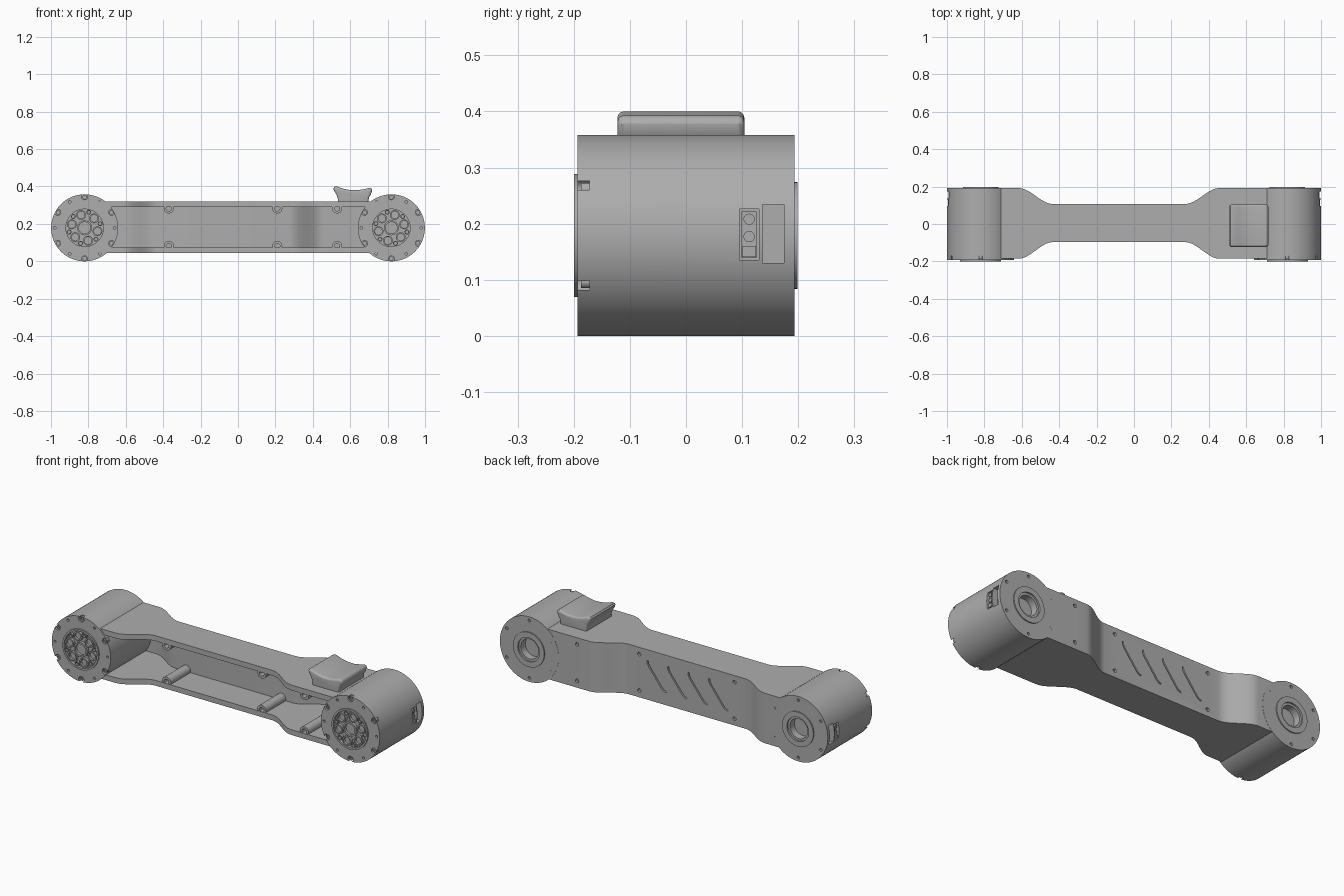
import bpy, bmesh, math
from mathutils import Matrix, Vector

if "Cube" in bpy.data.objects:
    bpy.data.objects.remove(bpy.data.objects["Cube"])

grey = bpy.data.materials.new("satin_grey")
grey.use_nodes = True
COLOUR = (0.42, 0.42, 0.42, 1)
grey.diffuse_color = COLOUR
grey.node_tree.nodes["Principled BSDF"].inputs["Base Color"].default_value = COLOUR

MX, MZ, MR = 0.82, 0.179, 0.179      # motor centre and radius
HALF = 0.193                         # half the motor length
Z0, Z1, WALL = 0.045, 0.32, 0.029    # arm height range and wall


def lathe(bm, profile, x=MX, z=MZ, steps=72):
    """Revolve (radius, y) points round an axis along y."""
    part = bmesh.new()
    vs = [part.verts.new((r, y, 0)) for r, y in profile]
    es = [part.edges.new(pair) for pair in zip(vs, vs[1:])]
    bmesh.ops.spin(part, geom=vs + es, cent=(0, 0, 0), axis=(0, 1, 0),
                   angle=math.tau, steps=steps)
    bmesh.ops.remove_doubles(part, verts=part.verts, dist=1e-5)
    bmesh.ops.recalc_face_normals(part, faces=part.faces)
    bmesh.ops.translate(part, verts=part.verts, vec=(x, 0, z))
    merge(bm, part)


def merge(bm, part):
    mesh = bpy.data.meshes.new("part")
    part.to_mesh(mesh)
    part.free()
    bm.from_mesh(mesh)
    bpy.data.meshes.remove(mesh)


def rod(bm, x, z, r, y0, y1, steps=20):
    lathe(bm, [(0, y0), (r, y0), (r, y1), (0, y1)], x, z, steps)


def tube(bm, x, z, r, hole, y0, y1, depth):
    """Round post, open at the front (y0), with a blind hole."""
    lathe(bm, [(0, y0 + depth), (hole, y0 + depth), (hole, y0), (r, y0),
               (r, y1), (0, y1)], x, z, 24)


def prism(bm, outline, y0, y1):
    """Extrude an outline of (x, z) points along y."""
    part = bmesh.new()
    a = [part.verts.new((x, y0, z)) for x, z in outline]
    b = [part.verts.new((x, y1, z)) for x, z in outline]
    part.faces.new(a)
    part.faces.new(b[::-1])
    n = len(a)
    for i in range(n):
        j = (i + 1) % n
        part.faces.new((a[i], b[i], b[j], a[j]))
    bmesh.ops.recalc_face_normals(part, faces=part.faces)
    merge(bm, part)


def box(bm, x0, x1, y0, y1, z0, z1):
    prism(bm, [(x0, z0), (x1, z0), (x1, z1), (x0, z1)], y0, y1)


def around(radius, start, count=6):
    for i in range(count):
        a = math.radians(start) + math.tau * i / count
        yield MX + radius * math.cos(a), MZ + radius * math.sin(a)


def finish(name, bm, cutter=None, mirror=False, bevel=0):
    mesh = bpy.data.meshes.new(name)
    bm.to_mesh(mesh)
    bm.free()
    ob = bpy.data.objects.new(name, mesh)
    bpy.context.collection.objects.link(ob)
    mesh.materials.append(grey)
    for other in bpy.context.selected_objects:
        other.select_set(False)
    bpy.context.view_layer.objects.active = ob
    ob.select_set(True)
    if cutter:
        tool = finish(name + "_cutter", cutter)
        tool.hide_render = True
        tool.select_set(False)
        ob.select_set(True)
        bpy.context.view_layer.objects.active = ob
        mod = ob.modifiers.new("cuts", "BOOLEAN")
        mod.operation, mod.solver, mod.object = "DIFFERENCE", "EXACT", tool
        bpy.ops.object.modifier_apply(modifier=mod.name)
        bpy.data.objects.remove(tool)
    if bevel:
        mod = ob.modifiers.new("rounding", "BEVEL")
        mod.width, mod.segments = bevel, 5
        mod.limit_method, mod.angle_limit = "ANGLE", math.radians(60)
        bpy.ops.object.modifier_apply(modifier=mod.name)
    bpy.ops.object.shade_smooth_by_angle(angle=math.radians(32))
    if mirror:
        ob.modifiers.new("other_end", "MIRROR").use_mirror_merge = False
    return ob


# Motor housing: turned body with a dished front hub and a stepped rear boss
housing = bmesh.new()
lathe(housing, [(0, -0.184), (0.1, -0.184), (0.1, -0.2), (0.11, -0.2), (0.11, -HALF),
                (MR, -HALF), (MR, HALF), (0.095, HALF), (0.095, 0.199),
                (0.066, 0.199), (0.066, 0.19), (0.054, 0.19), (0.054, 0.15),
                (0, 0.15)], steps=96)
cuts = bmesh.new()
for x, z in around(0.166, 30):          # rim notches
    rod(cuts, x, z, 0.016, -0.21, -0.172)
for x, z in around(0.16, 0):            # small front holes
    rod(cuts, x, z, 0.007, -0.21, -0.18, 12)
for x, z in around(0.158, 30):          # rear screw holes
    rod(cuts, x, z, 0.008, 0.183, 0.21, 12)
box(cuts, 0.965, 1.02, 0.136, 0.175, 0.13, 0.234)   # cable slot
box(cuts, 0.978, 1.02, 0.095, 0.13, 0.135, 0.226)   # connector pocket
finish("motor_housing", housing, cuts, mirror=True)

# Screws in the rim notches
screws = bmesh.new()
for x, z in around(0.164, 30):
    tube(screws, x, z, 0.012, 0.006, -0.187, -0.17, 0.006)
finish("rim_screws", screws, mirror=True)

# Raised rings of the front hub
hub = bmesh.new()
tube(hub, MX, MZ, 0.04, 0.031, -0.2, -0.18, 0.014)
for x, z in around(0.071, 15):
    tube(hub, x, z, 0.026, 0.019, -0.199, -0.18, 0.013)
for x, z in around(0.086, 45):
    tube(hub, x, z, 0.013, 0.008, -0.199, -0.18, 0.013)
finish("hub_rings", hub, mirror=True)

# Side connector: plate, two round contacts and a small socket
port = bmesh.new()
box(port, 0.97, 0.984, 0.099, 0.126, 0.139, 0.222)
box(port, 0.98, 0.993, 0.1, 0.125, 0.141, 0.16)
for z in (0.177, 0.208):
    bmesh.ops.create_cone(port, cap_ends=True, segments=20, radius1=0.01, radius2=0.01,
                          depth=0.014, matrix=Matrix.Translation((0.986, 0.1125, z))
                          @ Matrix.Rotation(math.pi / 2, 4, "Y"))
finish("side_connector", port, mirror=True)


# Arm: a channel, open to the front, that flares at both ends
def flare(x):
    t = (-0.435 - x) / 0.18 if x < 0 else (x - 0.275) / 0.18
    t = min(max(t, 0), 1)
    return t * t * (3 - 2 * t)


arm = bmesh.new()
rings = []
stations = [-0.75] + [-0.615 + 0.015 * i for i in range(13)] \
    + [0.275 + 0.015 * i for i in range(13)] + [0.75]
for x in stations:
    f = flare(x)
    front, back = -0.097 - 0.088 * f, 0.107 + 0.085 * f
    inner = back - WALL
    section = [(front, Z0), (back, Z0), (back, Z1), (front, Z1), (front, Z1 - WALL),
               (inner, Z1 - WALL), (inner, Z0 + WALL), (front, Z0 + WALL)]
    rings.append([arm.verts.new((x, y, z)) for y, z in section])
for a, b in zip(rings, rings[1:]):
    for i in range(8):
        j = (i + 1) % 8
        arm.faces.new((a[i], a[j], b[j], b[i]))
arm.faces.new(rings[0])
arm.faces.new(rings[-1][::-1])
bmesh.ops.recalc_face_normals(arm, faces=arm.faces)

POSTS = [(x, z) for x in (-0.37, 0.21, 0.53) for z in (0.082, 0.283)]
arm_cuts = bmesh.new()
for x, z in POSTS:                      # rear screw holes
    y = 0.107 + 0.085 * flare(x)
    rod(arm_cuts, x, z, 0.01, y - 0.012, y + 0.02, 16)
path = [(0.052, 0.078), (0.05, 0.062), (0.04, 0.045), (-0.036, -0.052),
        (-0.046, -0.062), (-0.062, -0.068)]
for i in range(4):                      # slanted grooves
    cx = -0.08 + (i - 1.5) * 0.125
    line = [Vector((cx + x, 0.183 + z)) for x, z in path]
    left, right = [], []
    for k, p in enumerate(line):
        d = (line[min(k + 1, 5)] - line[max(k - 1, 0)]).normalized() * 0.004
        left.append((p.x - d.y, p.y + d.x))
        right.append((p.x + d.y, p.y - d.x))
    prism(arm_cuts, left + right[::-1], 0.096, 0.13)
finish("arm_channel", arm, arm_cuts)

# Screw posts inside the channel
posts = bmesh.new()
for x, z in POSTS:
    f = flare(x)
    tube(posts, x, z, 0.027, 0.014, -0.094 - 0.086 * f, 0.09 + 0.085 * f, 0.03)
finish("screw_posts", posts)

# Saddle-shaped button on top of the arm
button = bmesh.new()
prism(button, [(0.535, 0.3), (0.534, 0.335), (0.526, 0.358), (0.513, 0.378),
               (0.51, 0.39), (0.516, 0.399), (0.53, 0.4), (0.56, 0.389),
               (0.6, 0.381), (0.64, 0.38), (0.68, 0.387), (0.705, 0.393),
               (0.716, 0.39), (0.718, 0.378), (0.71, 0.358), (0.7, 0.34),
               (0.695, 0.3)], -0.122, 0.104)
finish("saddle_button", button, bevel=0.014)
